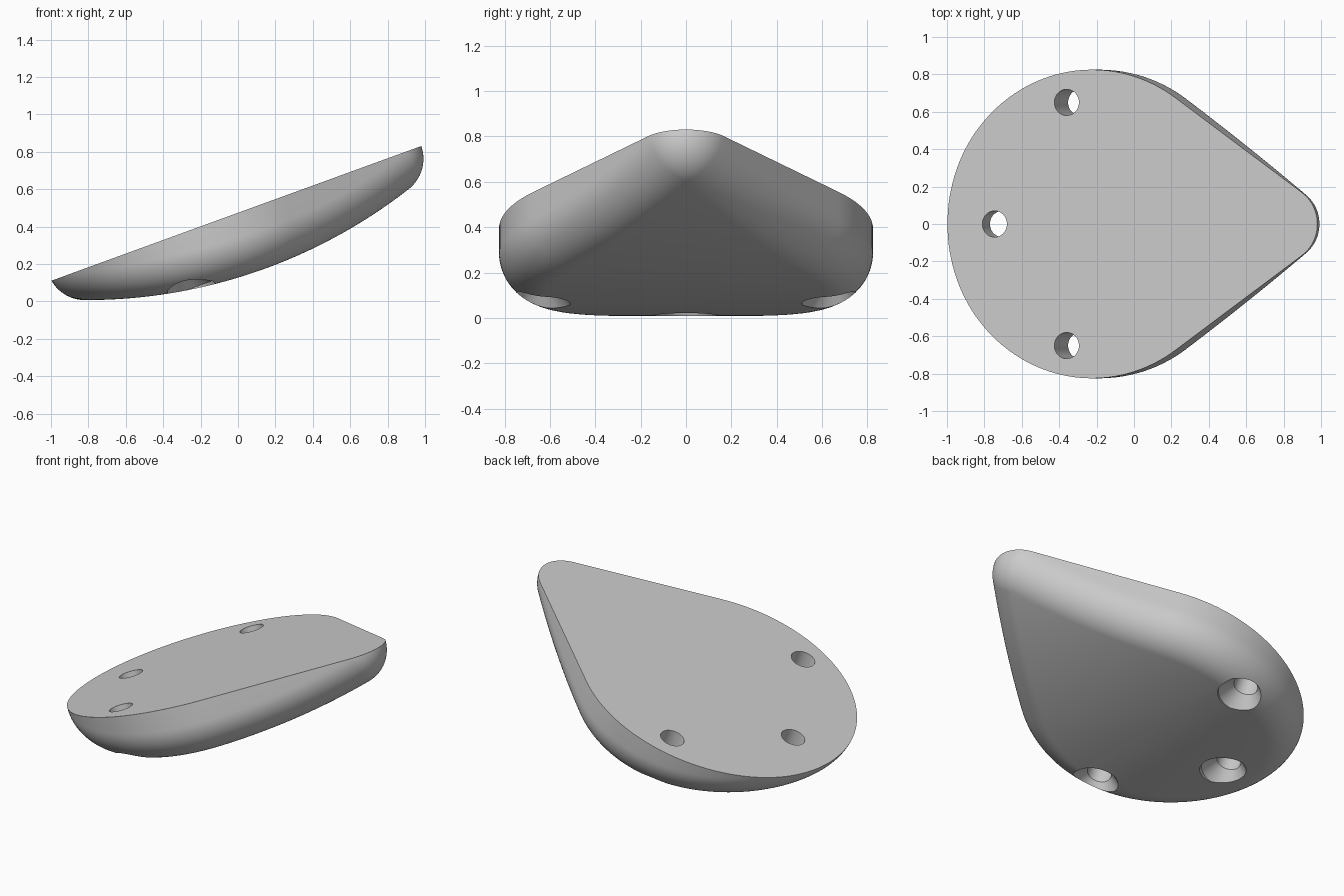
import bpy, bmesh, math
from mathutils import Matrix, Vector

cube = bpy.data.objects.get("Cube")
if cube:
    bpy.data.objects.remove(cube)

TILT = math.radians(20)
FILLET = 0.205                 # rolling edge radius, also the nose radius
BIG = 0.825 - FILLET           # inset radius of the round end
ROUND_U, NOSE_U = 0.825, 1.902
ARC_U, ARC_R, DEPTH = 1.1, 2.8, 0.33   # curved underside

grey = bpy.data.materials.new("matte_grey")
grey.use_nodes = True
colour = (0.6, 0.6, 0.6, 1)
grey.diffuse_color = colour
grey.node_tree.nodes["Principled BSDF"].inputs["Base Color"].default_value = colour

# Tilted frame: u along the flat face, y across, -w is depth below the face
frame = Matrix.Translation((-1, 0, 0.11)) @ Matrix.Rotation(-TILT, 4, 'Y')


def make_object(name, bm):
    bmesh.ops.recalc_face_normals(bm, faces=bm.faces)
    mesh = bpy.data.meshes.new(name)
    bm.to_mesh(mesh)
    bm.free()
    mesh.transform(frame)
    mesh.materials.append(grey)
    obj = bpy.data.objects.new(name, mesh)
    bpy.context.collection.objects.link(obj)
    return obj


def half_outline():
    """Inset teardrop from round end to nose: (u, y, outward angle)."""
    tangent = math.acos(BIG / (NOSE_U - ROUND_U))
    pts = []
    for i in range(49):
        a = math.pi + (tangent - math.pi) * i / 48
        pts.append((ROUND_U + BIG * math.cos(a), BIG * math.sin(a), a))
    u0, y0, _ = pts[-1]
    for i in range(1, 25):
        t = i / 24
        pts.append((u0 + (NOSE_U - u0) * t, y0 * (1 - t), tangent))
    for i in range(1, 13):
        pts.append((NOSE_U, 0, tangent * (1 - i / 12)))
    return pts


def section(u, y, a):
    """Wall and rounded edge, from above the flat face to the underside."""
    inner = ARC_R - FILLET
    depth = DEPTH - ARC_R + math.sqrt(inner ** 2 - (u - ARC_U) ** 2)
    core = Vector((u, y, -depth))
    out = Vector((math.cos(a), math.sin(a), 0))
    down = Vector(((u - ARC_U) / inner, 0, -(depth - DEPTH + ARC_R) / inner))
    rows = [core + out * FILLET]
    rows[0].z = 0.1
    for k in range(17):
        rows.append(core + out.slerp(down, k / 16) * FILLET)
    return rows


# Body
bm = bmesh.new()
half = half_outline()
loop = half + [(u, -y, -a) for u, y, a in reversed(half[1:-1])]
columns = [[bm.verts.new(p) for p in section(*s)] for s in loop]
n = len(columns)
for i in range(n):
    a, b = columns[i], columns[(i + 1) % n]
    for k in range(len(a) - 1):
        bm.faces.new((a[k], b[k], b[k + 1], a[k + 1]))
for i in range(len(half) - 1):       # underside strips from side to side
    ring = [columns[j % n][-1] for j in (i, i + 1, n - i - 1, n - i)]
    ring = list(dict.fromkeys(ring))
    bm.faces.new(ring)
bmesh.ops.remove_doubles(bm, verts=bm.verts, dist=0.0001)
cut = bmesh.ops.bisect_plane(bm, geom=bm.verts[:] + bm.edges[:] + bm.faces[:],
                             plane_co=(0, 0, 0), plane_no=(0, 0, 1), clear_outer=True)
bmesh.ops.remove_doubles(bm, verts=bm.verts, dist=0.0001)
bmesh.ops.contextual_create(bm, geom=[e for e in bm.edges if e.is_boundary])
body = make_object("hold_body", bm)


# Countersunk screw holes
def hole_cutter(name, u, y, start):
    bm = bmesh.new()
    profile = [(0.07, -0.1), (0.07, start), (0.14, start + 0.08), (0.14, 0.6)]
    rings = []
    for r, d in profile:
        rings.append([bm.verts.new((u + r * math.cos(t), y + r * math.sin(t), -d))
                      for t in (math.tau * i / 48 for i in range(48))])
    for a, b in zip(rings, rings[1:]):
        for i in range(48):
            j = (i + 1) % 48
            bm.faces.new((a[i], a[j], b[j], b[i]))
    bm.faces.new(rings[0])
    bm.faces.new(rings[-1])
    obj = make_object(name, bm)
    obj.hide_render = True
    return obj


bpy.context.view_layer.objects.active = body
holes = [("end", 0.271, 0, 0.12), ("left", 0.681, 0.65, 0.215), ("right", 0.681, -0.65, 0.215)]
for label, u, y, start in holes:
    cutter = hole_cutter(label + "_hole_cutter", u, y, start)
    mod = body.modifiers.new(label + "_hole", 'BOOLEAN')
    mod.operation, mod.solver, mod.object = 'DIFFERENCE', 'EXACT', cutter
    bpy.ops.object.modifier_apply(modifier=mod.name)
    bpy.data.objects.remove(cutter)

bpy.ops.object.select_all(action='DESELECT')
body.select_set(True)
bpy.ops.object.shade_smooth_by_angle(angle=math.radians(30))
